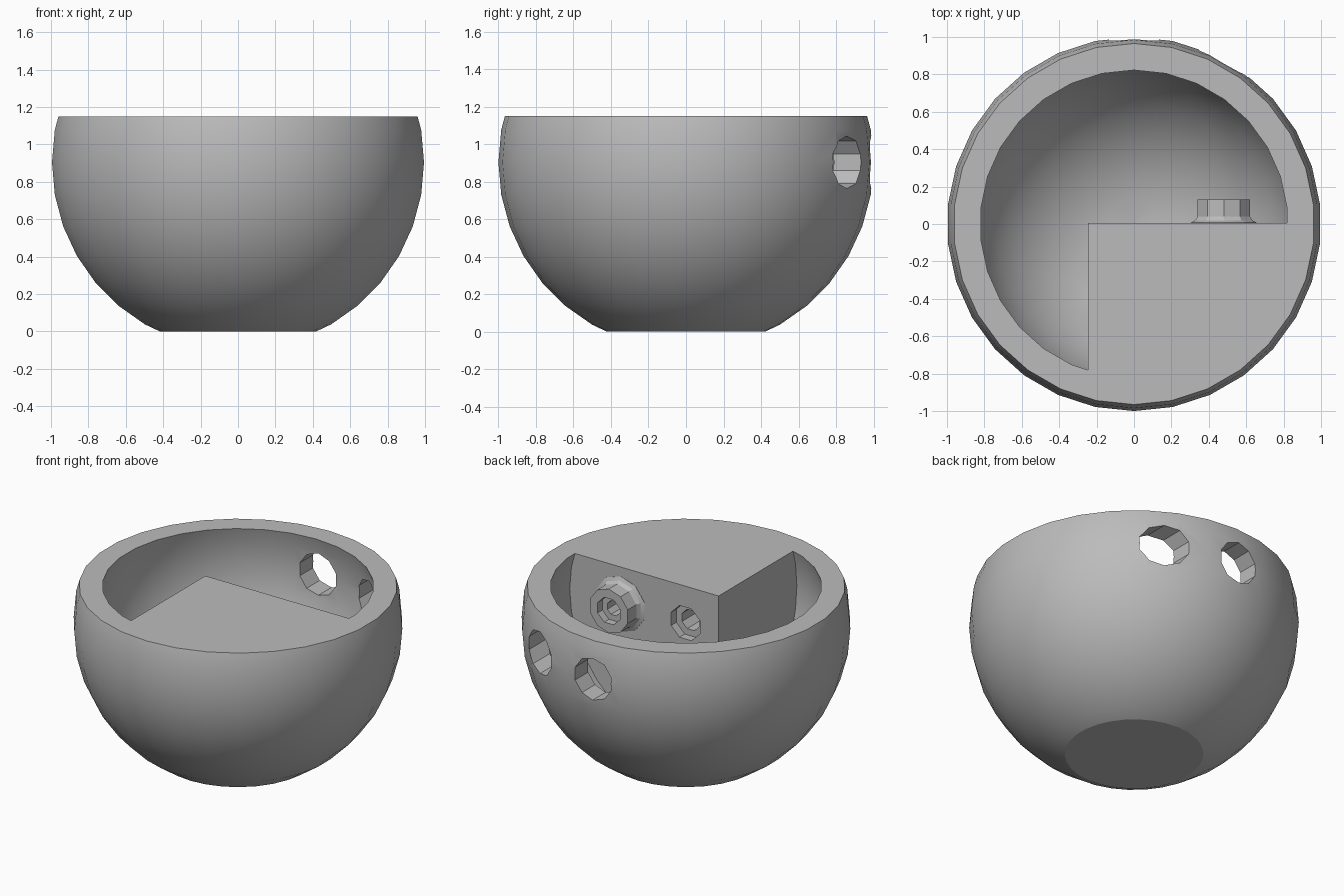
import bpy, bmesh, math
from mathutils import Matrix

if "Cube" in bpy.data.objects:
    bpy.data.objects.remove(bpy.data.objects["Cube"], do_unlink=True)

CENTRE_Z = 0.903   # centre of both spheres and of every port
RIM_Z = 1.15
WALL_Y = 0.005     # rear face of the solid block
PORT_X = (0.0, 0.48)

grey = bpy.data.materials.new("plain grey")
grey.use_nodes = True
grey.diffuse_color = (0.5, 0.5, 0.5, 1)
grey.node_tree.nodes["Principled BSDF"].inputs["Base Color"].default_value = (0.5, 0.5, 0.5, 1)


def finish(name, bm):
    bmesh.ops.recalc_face_normals(bm, faces=bm.faces)
    mesh = bpy.data.meshes.new(name)
    bm.to_mesh(mesh)
    bm.free()
    mesh.materials.append(grey)
    obj = bpy.data.objects.new(name, mesh)
    bpy.context.collection.objects.link(obj)
    return obj


def ball(name, radius):
    bm = bmesh.new()
    bmesh.ops.create_uvsphere(bm, u_segments=30, v_segments=18, radius=radius,
                              matrix=Matrix.Translation((0, 0, CENTRE_Z)))
    return finish(name, bm)


def box(name, low, high):
    bm = bmesh.new()
    bmesh.ops.create_cube(bm, size=1)
    for v in bm.verts:
        v.co = [h if c > 0 else l for c, l, h in zip(v.co, low, high)]
    return finish(name, bm)


def lathe_y(name, x, profile, sides):
    """Closed solid turned about a line parallel to y; profile is (radius, y)."""
    bm = bmesh.new()
    rings = []
    for r, y in profile:
        angles = [2 * math.pi * (i + 0.5) / sides for i in range(sides)]
        rings.append([bm.verts.new((x + r * math.cos(a), y, CENTRE_Z + r * math.sin(a)))
                      for a in angles])
    for a, b in zip(rings, rings[1:]):
        for i in range(sides):
            j = (i + 1) % sides
            bm.faces.new((a[i], a[j], b[j], b[i]))
    bm.faces.new(rings[0])
    bm.faces.new(rings[-1])
    return finish(name, bm)


def combine(target, tool, operation):
    mod = target.modifiers.new("cut", 'BOOLEAN')
    mod.operation = operation
    mod.solver = 'EXACT'
    mod.object = tool
    bpy.context.view_layer.objects.active = target
    bpy.ops.object.modifier_apply(modifier=mod.name)
    bpy.data.objects.remove(tool, do_unlink=True)


# Outer shell, cut flat at the foot and the rim
bowl = ball("bowl", 1.0)
combine(bowl, box("slab", (-2, -2, 0), (2, 2, RIM_Z)), 'INTERSECT')

# Hollow, leaving one quarter filled as a block
hollow = ball("hollow", 0.862)
combine(hollow, box("block", (-0.245, -2, -1), (2, WALL_Y, 3)), 'DIFFERENCE')
combine(bowl, hollow, 'DIFFERENCE')

# Round openings through the rear wall
for x in PORT_X:
    combine(bowl, lathe_y("opening", x, [(0.14, 0.4), (0.14, 1.4)], 10), 'DIFFERENCE')

# Flared collar on the block
collar = [(0.185, -0.06), (0.185, WALL_Y + 0.002), (0.162, 0.018), (0.147, 0.04), (0.147, 0.13)]
combine(bowl, lathe_y("collar", PORT_X[1], collar, 10), 'UNION')

# Stepped sockets facing the openings
sockets = ([(0.115, 0.2), (0.115, -0.05), (0.07, -0.05), (0.07, -0.25)],
           [(0.09, 0.2), (0.09, 0.08), (0.05, 0.08), (0.05, -0.2)])
for x, profile in zip(PORT_X, sockets):
    combine(bowl, lathe_y("socket", x, profile, 8), 'DIFFERENCE')

# Smooth rounded surfaces, crisp cuts
bpy.ops.object.select_all(action='DESELECT')
bowl.select_set(True)
bpy.context.view_layer.objects.active = bowl
bpy.ops.object.shade_smooth_by_angle(angle=math.radians(24))
